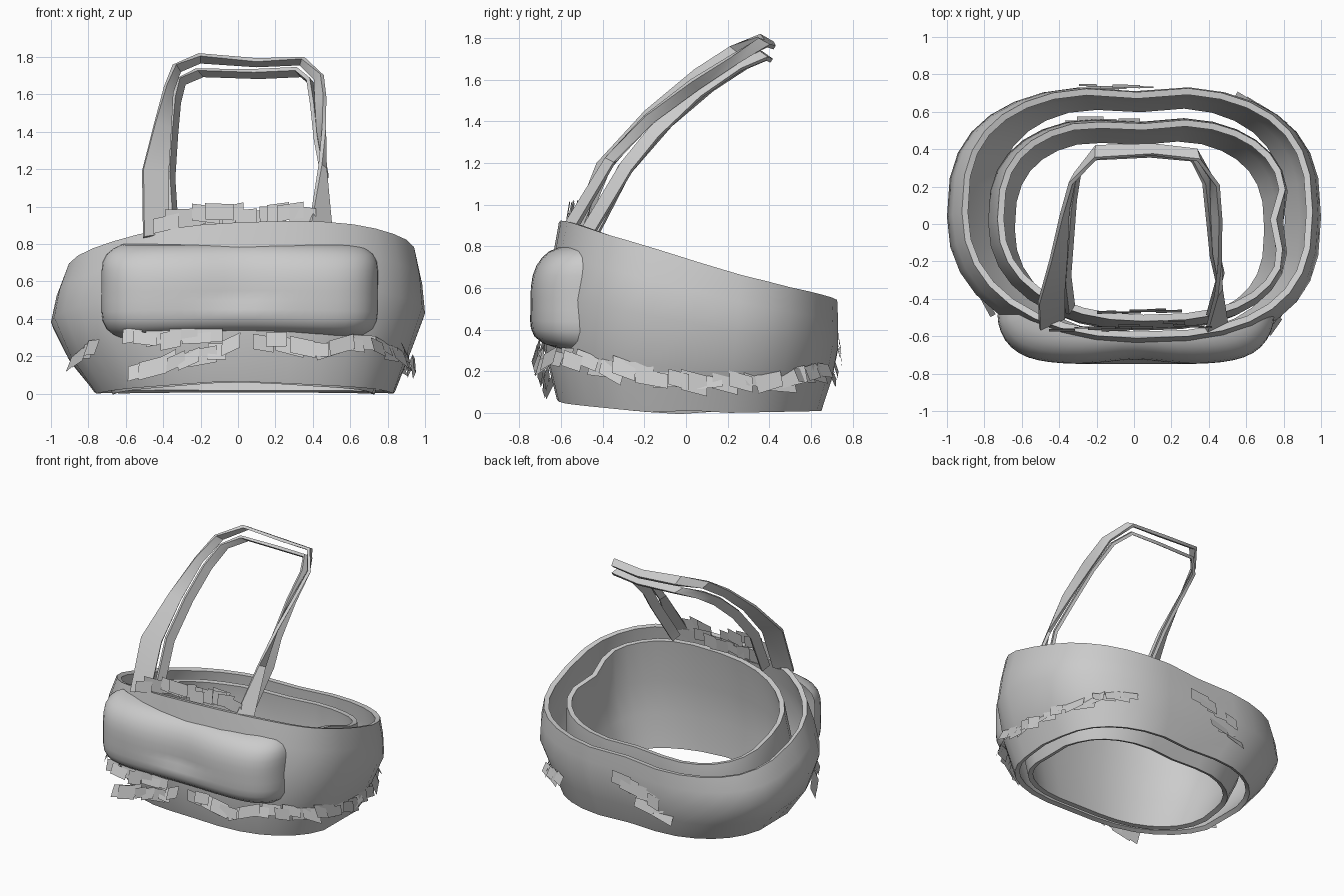
import bpy, math, random
from mathutils import Vector

if "Cube" in bpy.data.objects:
    bpy.data.objects.remove(bpy.data.objects["Cube"])

random.seed(4)


def make(name, verts, faces, thick=0.0, smooth=True):
    me = bpy.data.meshes.new(name)
    me.from_pydata([tuple(v) for v in verts], [], faces)
    me.update()
    ob = bpy.data.objects.new(name, me)
    bpy.context.collection.objects.link(ob)
    bpy.ops.object.select_all(action='DESELECT')
    bpy.context.view_layer.objects.active = ob
    ob.select_set(True)
    if thick:
        mod = ob.modifiers.new("thickness", 'SOLIDIFY')
        mod.thickness = thick
        bpy.ops.object.modifier_apply(modifier=mod.name)
    if smooth:
        bpy.ops.object.shade_smooth_by_angle(angle=math.radians(40))
    return ob


def lerp_table(table, t):
    for (a, va), (b, vb) in zip(table, table[1:]):
        if t <= b:
            return va + (vb - va) * max(0, (t - a) / (b - a))
    return table[-1][1]


RIM = [(-0.62, 0.92), (-0.4, 0.83), (0, 0.705), (0.2, 0.64), (0.5, 0.57), (0.73, 0.53)]
BASE = [(-0.6, 0.065), (-0.2, 0.025), (0.2, 0.0), (0.7, 0.01)]


def wall(name, rings, drop, dent, n=32):
    """Open wall lofted through rounded-square rings: (t, xmin, xmax, yfront, yback)."""
    verts, faces = [], []
    for t, x0, x1, y0, y1 in rings:
        for i in range(n):
            a = 2 * math.pi * i / n
            c, s = math.cos(a), math.sin(a)
            power = 2.2 if c < 0 and s < 0 else 2.65   # front left corner is cut back
            ex = math.copysign(abs(c) ** (2 / power), c)
            ey = math.copysign(abs(s) ** (2 / power), s)
            x = (x0 + x1) / 2 + ex * (x1 - x0) / 2
            y = (y0 + y1) / 2 + ey * (y1 - y0) / 2
            if ey > 0.5:
                y -= 0.035 * math.exp(-(x / 0.2) ** 2)
            if ex > 0.5:
                x -= dent * t * math.exp(-(y / 0.13) ** 2)
            top = lerp_table(RIM, y) + 0.04 * x - drop
            z = lerp_table(BASE, y)
            if y < 0:
                z += 0.02 * math.exp(-(x / 0.3) ** 2) - 0.02
            verts.append((x, y, z + (top - z) * t))
    for j in range(len(rings) - 1):
        for i in range(n):
            k = (i + 1) % n
            faces.append((j * n + i, j * n + k, (j + 1) * n + k, (j + 1) * n + i))
    return make(name, verts, faces, 0.035)


# Two nested walls, open at top and bottom
wall("outer_wall", [(0, -0.77, 0.84, -0.62, 0.665), (0.28, -0.91, 0.92, -0.68, 0.715),
                    (0.58, -1.0, 1.0, -0.67, 0.745), (0.8, -0.97, 0.985, -0.64, 0.745),
                    (1, -0.92, 0.955, -0.61, 0.74)], 0, 0)
wall("inner_wall", [(0, -0.67, 0.73, -0.55, 0.49), (0.3, -0.74, 0.80, -0.57, 0.55),
                    (0.6, -0.78, 0.84, -0.56, 0.58), (1, -0.73, 0.83, -0.52, 0.57)], 0.03, 0.07)


# Padded bulge on the front
def front_bulge(nu=28, nv=14):
    verts, faces = [], []
    for j in range(nv + 1):
        v = -math.cos(math.pi * j / nv)
        for i in range(nu + 1):
            u = -math.cos(math.pi * i / nu)
            f = max(0, 1 - abs(u) ** 4.5) ** 0.5
            g = max(0, 1 - abs(v) ** (2.6 if v > 0 else 6)) ** 0.5
            back = -0.575 + 0.09 * u ** 4
            front = -0.75 + 0.025 * math.exp(-(u / 0.25) ** 2) * (v > -0.3)
            z = 0.55 + v * (0.25 if v > 0 else 0.23 + 0.03 * u * u)
            x = 0.01 + 0.74 * u * (1 - 0.16 * v ** 6)
            verts.append((x, back + (front - back) * f * g, z))
    w = nu + 1
    for j in range(nv):
        for i in range(nu):
            a = j * w + i
            faces.append((a, a + 1, a + w + 1, a + w))
    make("front_bulge", verts, faces)


front_bulge()


# Arched double handle leaning to the back
def ribbon(name, pairs):
    verts = [p for pair in pairs for p in pair]
    faces = [(2 * i, 2 * i + 1, 2 * i + 3, 2 * i + 2) for i in range(len(pairs) - 1)]
    make(name, verts, faces, 0.022)


ribbon("handle_outer", [
    ((-.50, -.57, .84), (-.37, -.51, .86)), ((-.505, -.43, 1.2), (-.37, -.38, 1.18)),
    ((-.44, -.20, 1.45), (-.355, -.17, 1.42)), ((-.38, .04, 1.65), (-.345, .07, 1.61)),
    ((-.33, .21, 1.76), (-.305, .26, 1.72)), ((-.20, .345, 1.805), (-.20, .41, 1.765)),
    ((.10, .365, 1.775), (.10, .42, 1.745)), ((.34, .335, 1.79), (.33, .39, 1.755)),
    ((.44, .20, 1.71), (.405, .24, 1.68)), ((.455, .02, 1.60), (.41, .05, 1.56)),
    ((.45, -.20, 1.43), (.42, -.16, 1.40)), ((.43, -.38, 1.22), (.455, -.34, 1.20)),
    ((.38, -.57, .90), (.49, -.51, .90))])

inner_path = [(-.33, -.46, .86), (-.35, -.30, 1.17), (-.335, -.10, 1.40), (-.32, .10, 1.57),
              (-.295, .26, 1.67), (-.20, .365, 1.71), (.10, .38, 1.70), (.32, .36, 1.71),
              (.38, .24, 1.66), (.40, .05, 1.53), (.42, -.15, 1.34), (.45, -.28, 1.18),
              (.40, -.46, .88)]
half = Vector((0.015, 0.025, -0.018))
ribbon("handle_inner", [(Vector(p) - half, Vector(p) + half) for p in inner_path])


# Ragged strips of small overlapping flat tatters
def tatters(name, path, step=0.07, lean=0.5):
    verts, faces = [], []
    for a, b in zip(path, path[1:]):
        a, b = Vector(a), Vector(b)
        d = (b - a).normalized()
        out = Vector((d.y, -d.x, 0)).normalized()
        count = max(1, round((b - a).length / step))
        for i in range(count):
            c = a.lerp(b, (i + 0.5) / count) + out * random.uniform(-0.012, 0.012)
            c.z += random.uniform(-0.02, 0.02)
            tilt = Vector((0, 0, random.uniform(-0.25, 0.25)))
            side = (d + tilt).normalized() * random.uniform(0.05, 0.08)
            up = Vector((0, 0, 1)) - out * random.uniform(0.1, 1) * lean
            up = up.normalized() * random.uniform(0.035, 0.05)
            k = len(verts)
            verts += [c - side - up, c + side - up, c + side + up, c - side + up]
            faces.append((k, k + 1, k + 2, k + 3))
    make(name, verts, faces, 0, False)


tatters("tatters_right", [(.1, -.72, .29), (.45, -.70, .25), (.72, -.57, .27), (.89, -.33, .20),
                          (.935, 0, .16), (.90, .30, .15), (.77, .55, .17), (.56, .68, .19)])
tatters("tatters_left", [(-.88, -.24, .19), (-.76, -.46, .25)])
tatters("tatters_front", [(-.60, -.69, .30), (-.12, -.72, .31)])
tatters("tatters_front_low", [(-.55, -.66, .10), (-.3, -.68, .19), (0, -.72, .26)])
tatters("tatters_back", [(.06, .73, .36), (-.28, .735, .28)])
tatters("tatters_back_low", [(-.12, .715, .22), (-.34, .71, .19)])
tatters("tatters_inside", [(.08, .55, .32), (-.34, .55, .28)])
tatters("tatters_top", [(-.42, -.56, .91), (-.28, -.56, .95), (.08, -.55, .96)], lean=0.2)
tatters("tatters_top_right", [(.18, -.53, .95), (.38, -.54, .965)], lean=0.2)
tatters("tatters_top_inner", [(-.18, -.47, .92), (.22, -.46, .94)], lean=0.2)
